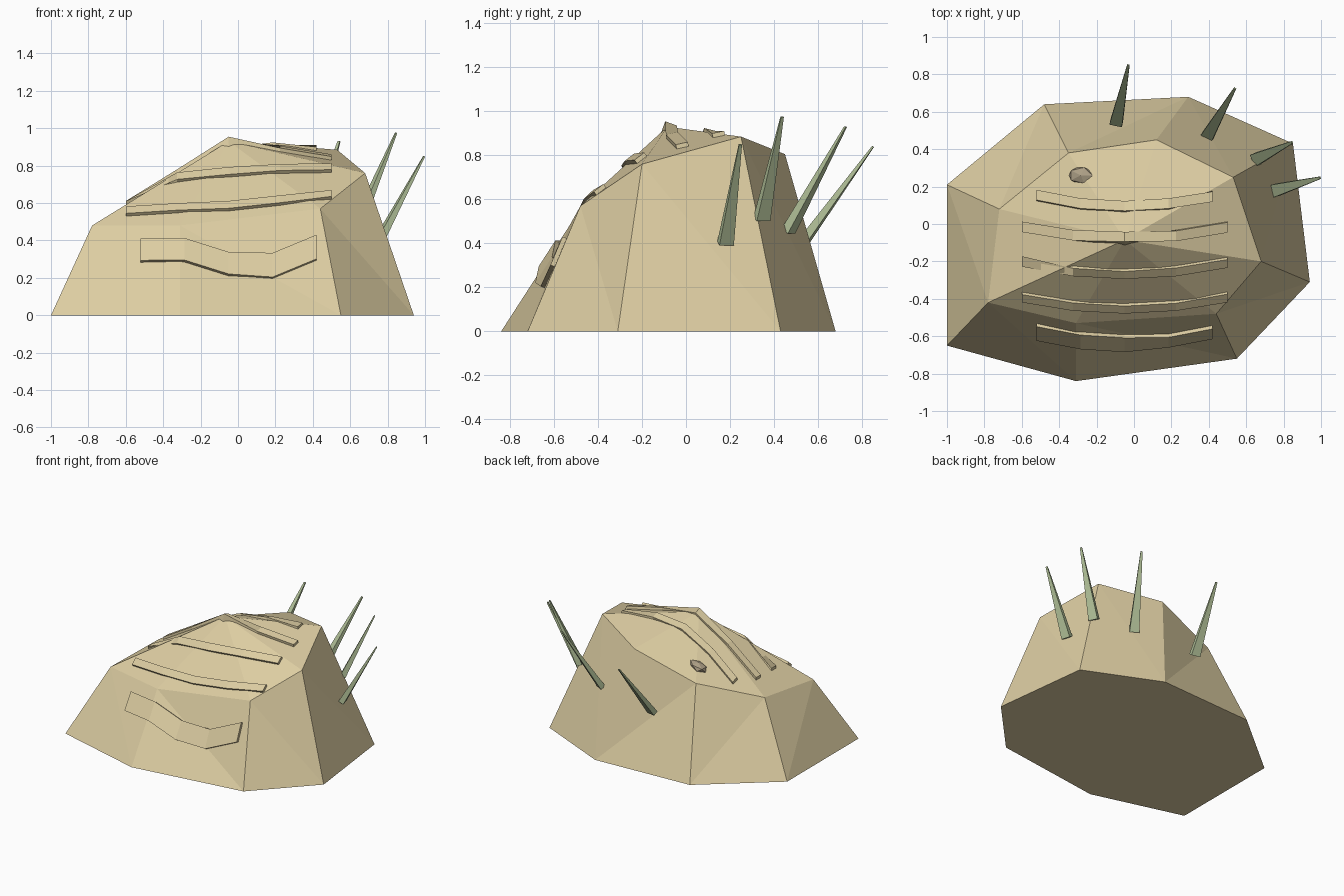
import bpy, bmesh
from mathutils import Vector
from mathutils.bvhtree import BVHTree

if "Cube" in bpy.data.objects:
    bpy.data.objects.remove(bpy.data.objects["Cube"])


def material(name, color):
    m = bpy.data.materials.new(name)
    m.diffuse_color = (*color, 1)
    m.use_nodes = True
    m.node_tree.nodes["Principled BSDF"].inputs["Base Color"].default_value = m.diffuse_color
    return m


def finish(bm, name, mat):
    bmesh.ops.recalc_face_normals(bm, faces=bm.faces)
    me = bpy.data.meshes.new(name)
    bm.to_mesh(me)
    me.materials.append(mat)
    ob = bpy.data.objects.new(name, me)
    bpy.context.collection.objects.link(ob)
    return ob


sand = material("sand", (0.72, 0.61, 0.36))
dark = material("dark_stone", (0.42, 0.35, 0.24))
green = material("leaf_green", (0.45, 0.54, 0.32))

# Boulder: eight-sided base, uneven shoulder ring and one peak
base = [(-1, .21), (-.48, .64), (.29, .68), (.85, .43),
        (.94, -.31), (.55, -.72), (-.31, -.84), (-1, -.65)]
shoulder = [(-.72, .08, .517), (-.35, .38, .64), (.12, .45, .805), (.53, .25, .885),
            (.68, -.2, .76), (.44, -.48, .57), (-.31, -.53, .48), (-.78, -.42, .48)]
bm = bmesh.new()
low = [bm.verts.new((x, y, 0)) for x, y in base]
high = [bm.verts.new(p) for p in shoulder]
peak = bm.verts.new((-.05, -.085, .93))
bm.faces.new(low)
for i in range(8):
    j = (i + 1) % 8
    bm.faces.new((low[i], low[j], high[j], high[i]))
    bm.faces.new((high[i], high[j], peak))
bmesh.ops.triangulate(bm, faces=[f for f in bm.faces if len(f.verts) == 4])
finish(bm, "boulder", sand)
surface = BVHTree.FromBMesh(bm)


def on_rock(x, y):
    hit, normal, _, _ = surface.ray_cast(Vector((x, y, 3)), Vector((0, 0, -1)))
    return hit, normal if normal.z > 0 else -normal


# Ridges: bowed strips draped across the slope
ridges = [(.15, .47), (-.015, .55), (-.2, .55), (-.385, .55), (-.57, .47)]
for k, (y_end, half) in enumerate(ridges):
    bm = bmesh.new()
    rings = []
    for i in range(5):
        t = i / 2 - 1
        p, n = on_rock(-.05 + half * t, y_end - .06 * (1 - t * t))
        up = Vector((1, 0, 0)).cross(n).cross(Vector((1, 0, 0)))
        n = Vector((0, n.y, n.z)).normalized()
        u = Vector((0, n.z, -n.y))
        w = .028 if k < 4 else .07
        rings.append([bm.verts.new(p + u * a * w + n * h)
                      for a, h in ((-1, -.035), (1, -.035), (1, .02), (-1, .02))])
    for a, b in zip(rings, rings[1:]):
        for i in range(4):
            j = (i + 1) % 4
            bm.faces.new((a[i], a[j], b[j], b[i]))
    bm.faces.new(rings[0])
    bm.faces.new(rings[-1])
    finish(bm, f"ridge_{k + 1}", sand)

# Pebble half sunk in the top
bm = bmesh.new()
bmesh.ops.create_icosphere(bm, subdivisions=1, radius=1)
p, n = on_rock(-.285, .26)
for v in bm.verts:
    v.co = p + Vector((v.co.x * .07, v.co.y * .05, v.co.z * .03 - v.co.x * -.02))
finish(bm, "pebble", dark)

# Spines: flat tapering blades leaning outward from the back and right
spines = [((-.095, .54, .415), (-.03, .85, .84)), ((.39, .465, .455), (.54, .725, .93)),
          ((.65, .345, .51), (.845, .437, .975)), ((.755, .18, .40), (.995, .247, .85))]
for k, (foot, tip) in enumerate(spines):
    foot, tip = Vector(foot), Vector(tip)
    axis = (tip - foot).normalized()
    side = axis.cross(Vector((0, 0, 1))).normalized()
    thick = axis.cross(side)
    bm = bmesh.new()
    rings = []
    for c, s in ((foot, 1), (tip, .2)):
        rings.append([bm.verts.new(c + side * a * .034 * s + thick * b * .02 * s)
                      for a, b in ((-1, -1), (1, -1), (1, 1), (-1, 1))])
    for i in range(4):
        j = (i + 1) % 4
        bm.faces.new((rings[0][i], rings[0][j], rings[1][j], rings[1][i]))
    for r in rings:
        bm.faces.new(r)
    finish(bm, f"spine_{k + 1}", green)
